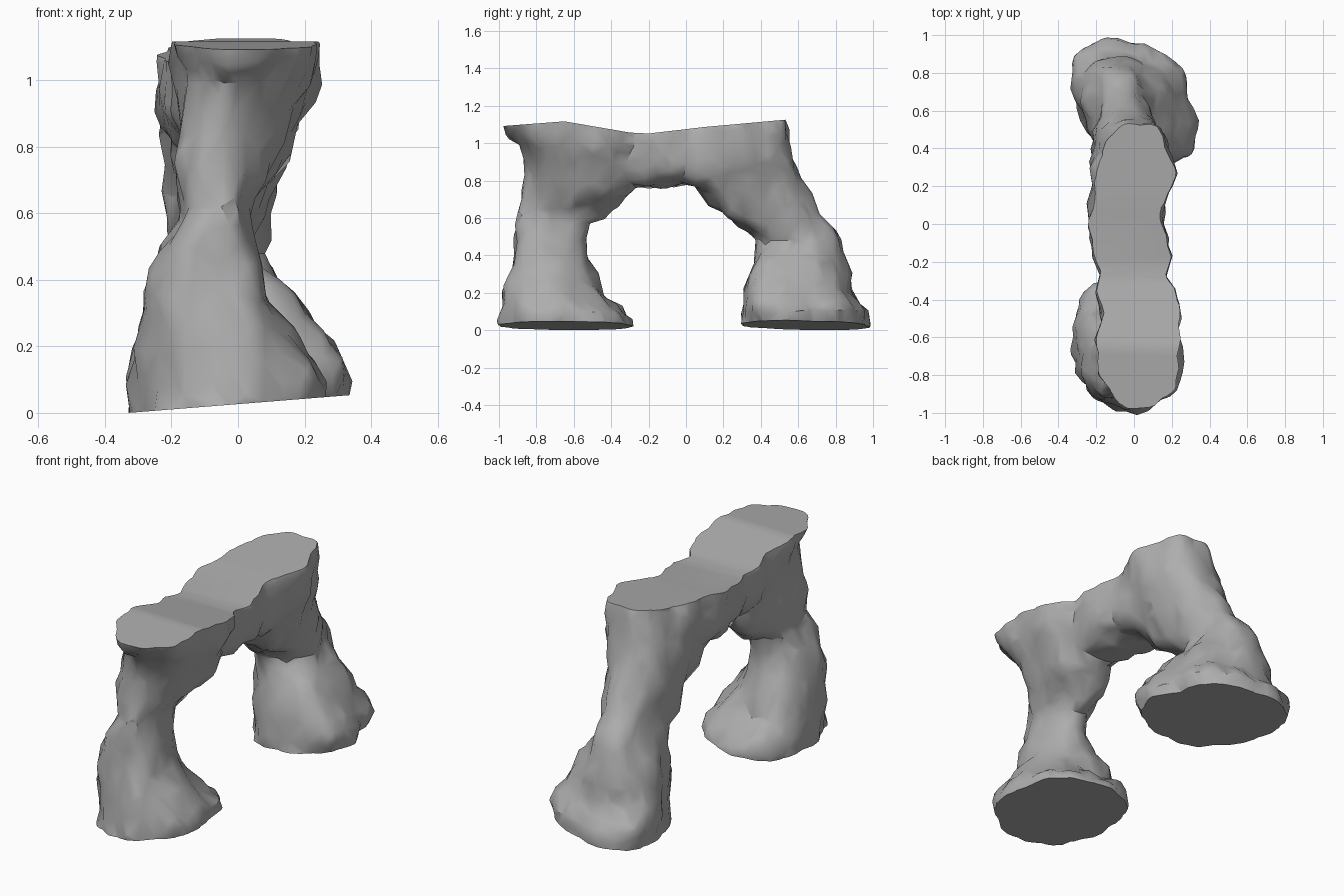
import bpy, bmesh, math
from mathutils import Vector, noise

cube = bpy.data.objects.get("Cube")
if cube:
    bpy.data.objects.remove(cube, do_unlink=True)

stone = bpy.data.materials.new("grey stone")
stone.use_nodes = True
colour = (0.42, 0.42, 0.42, 1)
stone.diffuse_color = colour
stone.node_tree.nodes["Principled BSDF"].inputs["Base Color"].default_value = colour


def make_object(name, bm):
    bmesh.ops.recalc_face_normals(bm, faces=bm.faces[:])
    mesh = bpy.data.meshes.new(name)
    bm.to_mesh(mesh)
    bm.free()
    obj = bpy.data.objects.new(name, mesh)
    bpy.context.collection.objects.link(obj)
    return obj


def activate(obj):
    bpy.ops.object.select_all(action='DESELECT')
    obj.select_set(True)
    bpy.context.view_layer.objects.active = obj


def apply_modifier(obj, kind, **settings):
    activate(obj)
    mod = obj.modifiers.new(kind.title(), kind)
    for key, value in settings.items():
        setattr(mod, key, value)
    bpy.ops.object.modifier_apply(modifier=mod.name)


def loft(bm, sections, place, power=0.8, sides=28):
    """Skin rounded-box rings: (position, a min, a max, b min, b max, optional skew)."""
    rings = []
    for t, a0, a1, b0, b1, *skew in sections:
        ring = []
        for i in range(sides):
            angle = math.tau * i / sides
            c, s = math.cos(angle), math.sin(angle)
            c = math.copysign(abs(c) ** power, c)
            s = math.copysign(abs(s) ** power, s)
            a = (a0 + a1 + (a1 - a0) * c) / 2 - sum(skew) * s
            b = (b0 + b1 + (b1 - b0) * s) / 2
            ring.append(bm.verts.new(place(t, a, b)))
        rings.append(ring)
    for low, high in zip(rings, rings[1:]):
        for i in range(sides):
            j = (i + 1) % sides
            bm.faces.new((low[i], low[j], high[j], high[i]))
    bm.faces.new(rings[0])
    bm.faces.new(rings[-1])


def prism(name, profile, place):
    """Extrude a closed outline from -2 to 2 as a cutter."""
    bm = bmesh.new()
    ends = [[bm.verts.new(place(t, a, b)) for a, b in profile] for t in (-2, 2)]
    for end in ends:
        bm.faces.new(end)
    for i in range(len(profile)):
        j = (i + 1) % len(profile)
        bm.faces.new((ends[0][i], ends[0][j], ends[1][j], ends[1][i]))
    obj = make_object(name, bm)
    obj.hide_render = True
    return obj


def along_x(t, a, b):
    return (t, a, b)


def along_y(t, a, b):
    return (a, t, b)


def along_z(t, a, b):
    return (a, b, t)


# Front leg: wide foot, pinched waist, flaring head
front_leg = [
    (-.1, -.33, .25, -.99, -.29, .03), (.05, -.33, .26, -.99, -.29, .03),
    (.1, -.33, .26, -.98, -.33, .03), (.17, -.32, .21, -.97, -.42, .03),
    (.25, -.31, .16, -.96, -.46, .03), (.36, -.29, .09, -.94, -.51, .02),
    (.5, -.23, .06, -.91, -.55), (.58, -.18, .04, -.91, -.5),
    (.65, -.18, .05, -.89, -.38), (.71, -.18, .1, -.88, -.31, -.02),
    (.8, -.18, .14, -.88, -.25, -.03), (.9, -.17, .19, -.88, -.25, -.03),
    (1, -.17, .25, -.89, -.25, -.02), (1.06, -.19, .25, -.96, -.25),
    (1.2, -.2, .25, -1.04, -.25),
]

# Back leg: broad skewed foot, slim column leaning in towards the span
back_leg = [
    (-.1, -.31, .28, .3, .98, .08), (.06, -.31, .3, .3, .99, .08),
    (.11, -.31, .32, .3, .98, .08), (.16, -.3, .31, .31, .92, .07),
    (.22, -.29, .27, .32, .87, .06), (.3, -.27, .21, .33, .88, .05),
    (.4, -.25, .13, .35, .86, .03), (.48, -.23, .07, .38, .83),
    (.58, -.21, .09, .25, .77), (.68, -.21, .11, .13, .7),
    (.78, -.22, .14, .02, .63), (.95, -.23, .2, 0, .57),
    (1.06, -.2, .21, 0, .54), (1.2, -.17, .19, 0, .51),
]

# Span between the legs
span = [
    (-.7, -.17, .2, .85, 1.2), (-.5, -.19, .2, .8, 1.2),
    (-.3, -.19, .18, .77, 1.2), (-.15, -.21, .19, .77, 1.2),
    (0, -.26, .17, .77, 1.2), (.15, -.24, .19, .74, 1.2),
    (.35, -.22, .22, .75, 1.2), (.46, -.14, .12, .8, 1.2),
]

bm = bmesh.new()
loft(bm, front_leg, along_z)
loft(bm, back_leg, along_z)
loft(bm, span, along_y)
arch = make_object("rock_arch", bm)
apply_modifier(arch, 'REMESH', mode='VOXEL', voxel_size=0.02)
apply_modifier(arch, 'SMOOTH', factor=0.5, iterations=2)

# Chipped, weathered surface with broad facets
offsets = []
for v in arch.data.vertices:
    p = Vector((v.co.x * 7, v.co.y * 7, v.co.z * 5))
    chips = 0.45 - noise.voronoi(p)[0][0]
    lumps = noise.noise(p * 0.6)
    offsets.append(v.normal * (chips * 0.05 + lumps * 0.015))
for v, offset in zip(arch.data.vertices, offsets):
    v.co += offset
apply_modifier(arch, 'DECIMATE', ratio=0.07)

# Flat worn top, dipping at the middle, and a slightly tilted underside
top_cutter = prism("top_cutter", [
    (-1.5, 1.07), (-.98, 1.095), (-.65, 1.12), (-.3, 1.06), (-.2, 1.055),
    (.1, 1.09), (.6, 1.135), (1.5, 1.2), (1.5, 2), (-1.5, 2)], along_x)
base_cutter = prism("base_cutter", [
    (-1, -.05), (1, .11), (1, -1), (-1, -1)], along_y)
for cutter in (top_cutter, base_cutter):
    apply_modifier(arch, 'BOOLEAN', operation='DIFFERENCE', object=cutter, solver='EXACT')
    bpy.data.objects.remove(cutter, do_unlink=True)

# Settle on the ground
ground = min(v.co.z for v in arch.data.vertices)
for v in arch.data.vertices:
    v.co.z -= ground

arch.data.materials.clear()
arch.data.materials.append(stone)
for face in arch.data.polygons:
    face.material_index = 0
activate(arch)
bpy.ops.object.shade_smooth_by_angle(angle=math.radians(35))
